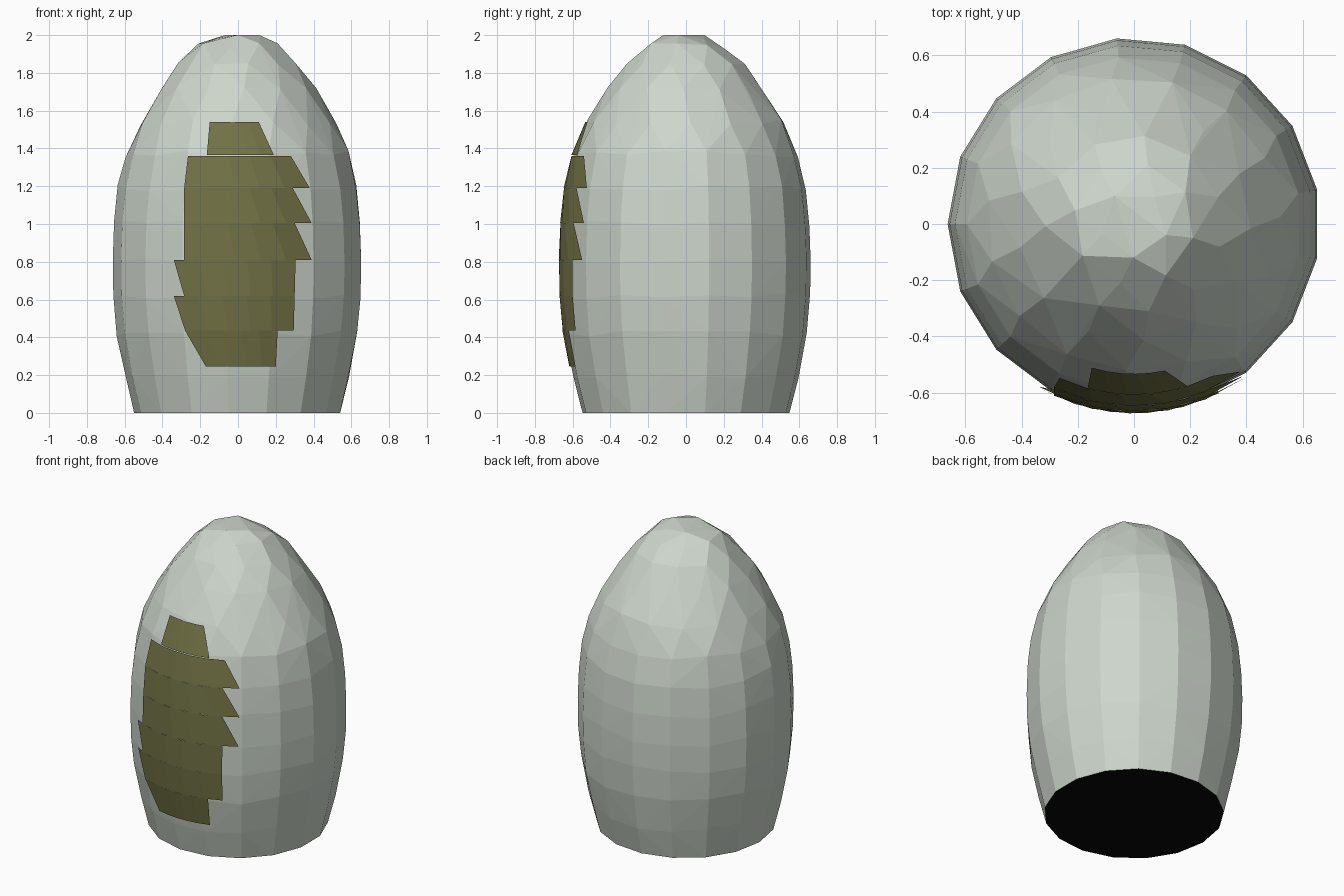
import bpy, bmesh, math, random

if "Cube" in bpy.data.objects:
    bpy.data.objects.remove(bpy.data.objects["Cube"])

random.seed(4)


def material(name, rgb):
    m = bpy.data.materials.new(name)
    m.diffuse_color = (*rgb, 1)
    m.use_nodes = True
    m.node_tree.nodes["Principled BSDF"].inputs["Base Color"].default_value = m.diffuse_color
    return m


SHELL = material("pale_grey_green", (0.61, 0.67, 0.60))
OLIVE = material("olive", (0.165, 0.165, 0.06))
BLACK = material("black", (0.002, 0.002, 0.002))

# (height, radius, sides) up the egg shape
PROFILE = [(0, .55, 17), (.2, .598, 17), (.42, .642, 17), (.62, .66, 17), (.81, .663, 17),
           (1.0, .656, 17), (1.19, .637, 17), (1.37, .595, 17), (1.54, .522, 15),
           (1.71, .415, 13), (1.84, .315, 11), (1.94, .215, 8), (1.995, .12, 5)]
STEP = math.tau / 17


def radius(z):
    for (z0, r0, _), (z1, r1, _) in zip(PROFILE, PROFILE[1:]):
        if z <= z1:
            return r0 + (r1 - r0) * (z - z0) / (z1 - z0)
    return PROFILE[-1][1]


def dome(bm, inset, height, jitter):
    """Faceted hull open at the bottom; returns its faces."""
    verts = []
    for z, r, n in PROFILE:
        for i in range(n):
            a = STEP / 2 + i * math.tau / n + (0 if n == 17 else z)
            rr = r - inset * min(1, r / .4)
            dz = random.uniform(-jitter, jitter) if z else 0
            verts.append(bm.verts.new((rr * math.cos(a), rr * math.sin(a), min(z * height + dz, 2.0))))
    out = bmesh.ops.convex_hull(bm, input=verts)
    faces = [f for f in out["geom"] if isinstance(f, bmesh.types.BMFace)]
    base = [f for f in faces if all(v.co.z < 1e-5 for v in f.verts)]
    keep = [f for f in faces if f not in base]
    bmesh.ops.delete(bm, geom=base, context="FACES")
    return keep


# hollow shell: outer and inner domes joined by a flat black rim
bm = bmesh.new()
outer = dome(bm, 0, 1, .018)
inner = dome(bm, .11, .95, 0)
bmesh.ops.recalc_face_normals(bm, faces=outer)
loose = [v for v in bm.verts if not v.link_faces]
bmesh.ops.delete(bm, geom=loose, context="VERTS")
wires = [e for e in bm.edges if not e.link_faces]
bmesh.ops.delete(bm, geom=wires, context="EDGES")
rim_edges = [e for e in bm.edges if e.is_boundary and all(v.co.z < 1e-5 for v in e.verts)]
rim = bmesh.ops.bridge_loops(bm, edges=rim_edges)["faces"]
bmesh.ops.recalc_face_normals(bm, faces=bm.faces[:])
for f in rim:
    f.material_index = 1
me = bpy.data.meshes.new("shell")
bm.to_mesh(me)
bm.free()
me.materials.append(SHELL)
me.materials.append(BLACK)
bpy.context.collection.objects.link(bpy.data.objects.new("shell", me))

# ragged front patch: rows of (z bottom, left, right, z top, left, right)
ROWS = [(.245, -.17, .20, .435, -.28, .21), (.435, -.28, .295, .62, -.34, .30),
        (.62, -.285, .30, .81, -.34, .305), (.81, -.285, .39, 1.005, -.285, .30),
        (1.005, -.285, .39, 1.19, -.285, .29), (1.19, -.285, .38, 1.36, -.265, .28),
        (1.365, -.165, .19, 1.54, -.15, .11)]
COLS = 5
bm = bmesh.new()


def on_surface(x, z):
    r = radius(z) + .011
    return bm.verts.new((x, -math.sqrt(r * r - x * x), z))


for z0, l0, r0, z1, l1, r1 in ROWS:
    low = [on_surface(l0 + (r0 - l0) * i / COLS, z0) for i in range(COLS + 1)]
    top = [on_surface(l1 + (r1 - l1) * i / COLS, z1) for i in range(COLS + 1)]
    for i in range(COLS):
        bm.faces.new((low[i], low[i + 1], top[i + 1], top[i]))
me = bpy.data.meshes.new("front_patch")
bm.to_mesh(me)
bm.free()
me.materials.append(OLIVE)
bpy.context.collection.objects.link(bpy.data.objects.new("front_patch", me))
